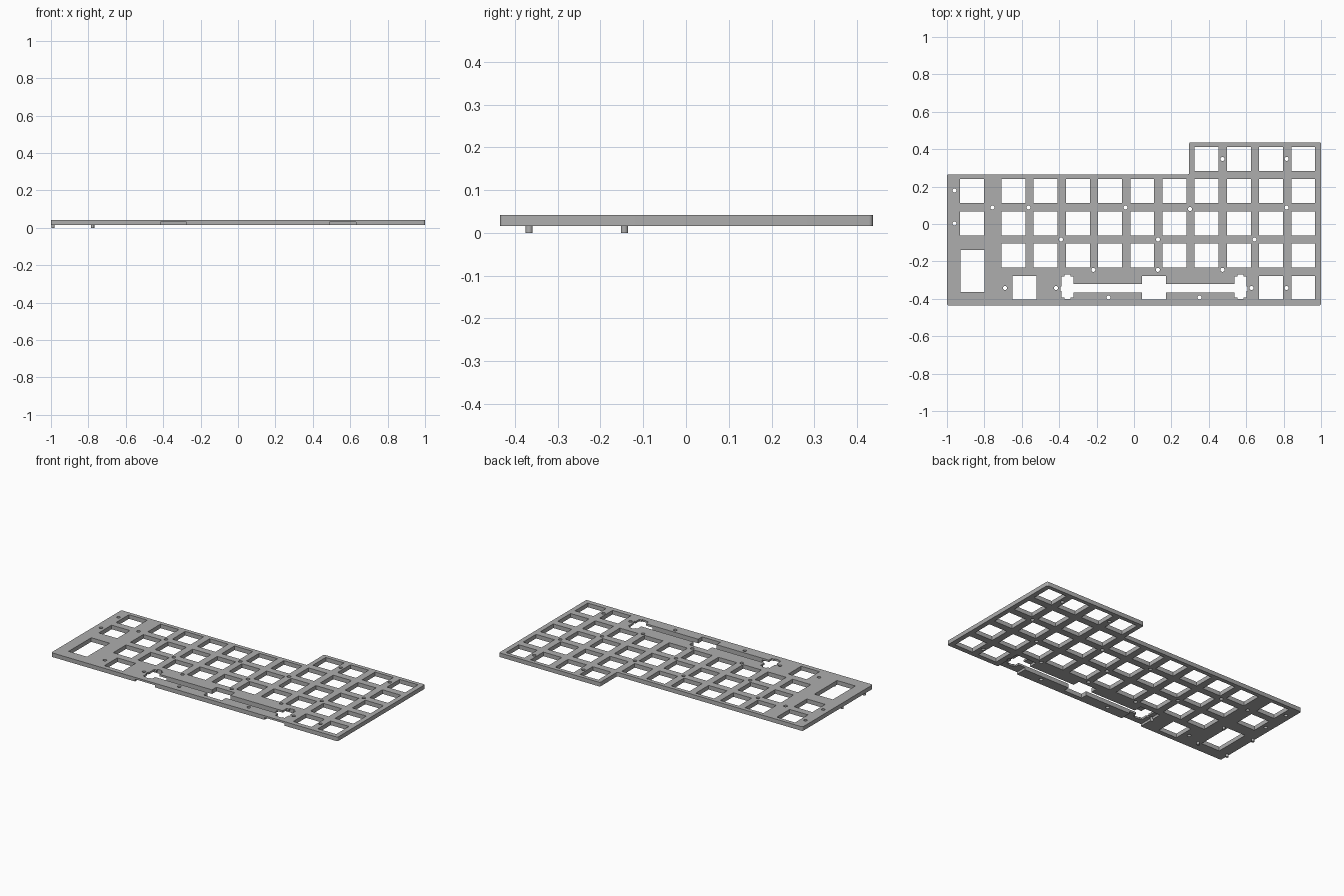
import bpy, bmesh, math

if "Cube" in bpy.data.objects:
    bpy.data.objects.remove(bpy.data.objects["Cube"], do_unlink=True)

BOTTOM, TOP = 0.016, 0.042
PITCH, KEY = 0.1722, 0.128
ROWS = [0.348 - PITCH * i for i in range(5)]
COLS = [0.905 - PITCH * i for i in range(10)]

grey = bpy.data.materials.new("plate grey")
grey.use_nodes = True
grey.diffuse_color = (0.42, 0.42, 0.42, 1)
grey.node_tree.nodes["Principled BSDF"].inputs["Base Color"].default_value = grey.diffuse_color


def prism(bm, points, low, high):
    """Extrude an anticlockwise outline from low to high."""
    face = bm.faces.new([bm.verts.new((x, y, low)) for x, y in points])
    side = bmesh.ops.extrude_face_region(bm, geom=[face])
    top = [v for v in side["geom"] if isinstance(v, bmesh.types.BMVert)]
    bmesh.ops.translate(bm, verts=top, vec=(0, 0, high - low))


def box(bm, x0, x1, y0, y1, low=0.0, high=0.06):
    prism(bm, [(x0, y0), (x1, y0), (x1, y1), (x0, y1)], low, high)


def disc(bm, x, y, r, low=0.0, high=0.06, n=20):
    angles = [math.tau * i / n for i in range(n)]
    prism(bm, [(x + r * math.cos(a), y + r * math.sin(a)) for a in angles], low, high)


def make(name, bm):
    bmesh.ops.recalc_face_normals(bm, faces=bm.faces)
    mesh = bpy.data.meshes.new(name)
    bm.to_mesh(mesh)
    bm.free()
    mesh.materials.append(grey)
    obj = bpy.data.objects.new(name, mesh)
    bpy.context.collection.objects.link(obj)
    return obj


def cut(target, bm):
    """Subtract the shapes in bm and drop the cutter."""
    cutter = make("cutter", bm)
    cutter.hide_render = True
    mod = target.modifiers.new("cut", "BOOLEAN")
    mod.operation, mod.solver, mod.object = "DIFFERENCE", "EXACT", cutter
    mod.use_self = True
    bpy.context.view_layer.objects.active = target
    bpy.ops.object.modifier_apply(modifier=mod.name)
    bpy.data.objects.remove(cutter, do_unlink=True)


# Plate body with slightly rounded upright corners
bm = bmesh.new()
prism(bm, [(-1, -0.435), (1, -0.435), (1, 0.437), (0.295, 0.437),
           (0.295, 0.265), (-1, 0.265)], BOTTOM, TOP)
upright = [e for e in bm.edges if abs(e.verts[0].co.z - e.verts[1].co.z) > 0.01]
bmesh.ops.bevel(bm, geom=upright, offset=0.009, segments=4, profile=0.5, affect="EDGES")
plate = make("switch_plate", bm)

# Thinned recesses under the two stabilizers, open to the front edge
bm = bmesh.new()
for x0, x1 in ((-0.415, -0.275), (0.49, 0.63)):
    box(bm, x0, x1, -0.5, -0.27, 0.0, 0.030)
cut(plate, bm)

# Switch openings
bm = bmesh.new()
keys = [(x, ROWS[0]) for x in COLS[:4]]
keys += [(x, y) for y in ROWS[1:4] for x in COLS]
keys += [(x, ROWS[4]) for x in COLS[:2] + [-0.585]]
keys += [(-0.866, y) for y in ROWS[1:3]]
for x, y in keys:
    h = KEY / 2
    box(bm, x - h, x + h, y - h, y + h)

# Tall opening on the right hand end
box(bm, -0.928, -0.80, -0.364, -0.139)
cut(plate, bm)

# Long bar opening: middle switch, connecting slot, stabilizer pockets
mid = 0.107
for side in (-1, 1):
    def span(a, b, y0, y1):
        b_m = bmesh.new()
        xs = sorted((mid + side * a, mid + side * b))
        box(b_m, *xs, y0, y1)
        cut(plate, b_m)
    span(0.43, 0.494, -0.394, -0.282)
    span(0.446, 0.478, -0.40, -0.271)
    span(0.47, 0.501, -0.357, -0.335)
    span(-0.01, 0.44, -0.366, -0.321)
bm = bmesh.new()
box(bm, mid - 0.064, mid + 0.064, ROWS[4] - 0.064, ROWS[4] + 0.064)
cut(plate, bm)

# Screw holes, grouped by height
holes = {
    0.348: (0.473, 0.816),
    0.179: (-0.96,),
    0.088: (-0.757, -0.564, -0.045, 0.816),
    0.08: (0.30,),
    0.003: (-0.96,),
    -0.083: (-0.39, 0.128, 0.644),
    -0.245: (-0.217, 0.128, 0.473),
    -0.342: (-0.69, -0.417, 0.628, 0.816),
    -0.393: (-0.136, 0.35),
}
bm = bmesh.new()
for y, xs in holes.items():
    for x in xs:
        disc(bm, x, y, 0.011)
cut(plate, bm)

# Locating pegs under the right hand end
for x, x_name in ((-0.989, "outer"), (-0.777, "inner")):
    for y, y_name in ((-0.367, "front"), (-0.144, "rear")):
        bm = bmesh.new()
        disc(bm, x, y, 0.0085, 0.0, BOTTOM + 0.002)
        make(f"{x_name}_{y_name}_peg", bm)

# Smooth round walls, crisp edges
for obj in bpy.context.collection.objects:
    if obj.type == "MESH" and (obj == plate or obj.name.endswith("_peg")):
        bpy.ops.object.select_all(action="DESELECT")
        obj.select_set(True)
        bpy.context.view_layer.objects.active = obj
        bpy.ops.object.shade_smooth_by_angle(angle=math.radians(30))
